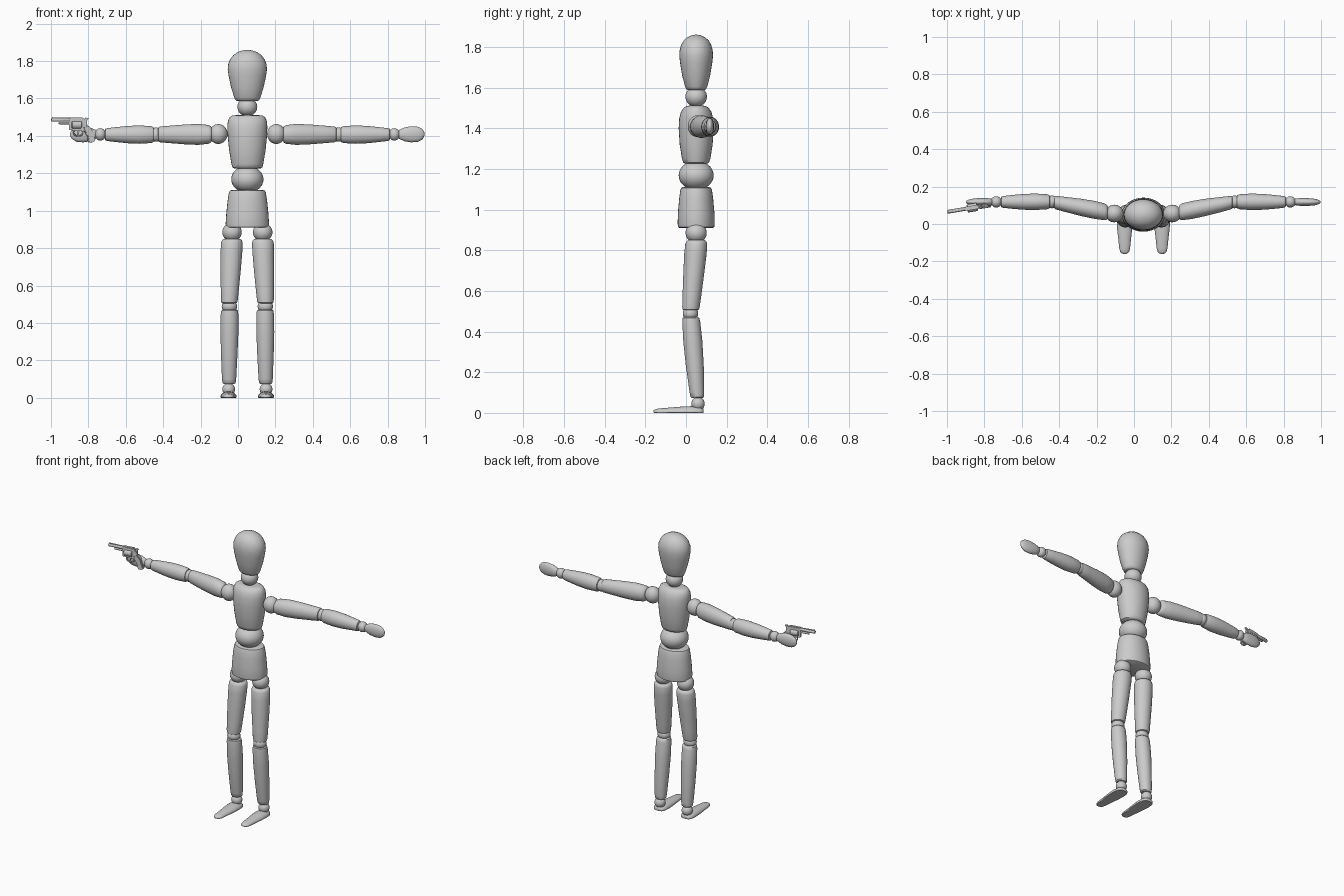
import bpy, bmesh, math
from mathutils import Matrix, Vector

CX, CY = 0.05, 0.05      # body axis
SEG = 32

grey = bpy.data.materials.new("light_grey")
grey.diffuse_color = (0.6, 0.6, 0.6, 1)


def finish(name, bm):
    bmesh.ops.recalc_face_normals(bm, faces=bm.faces[:])
    me = bpy.data.meshes.new(name)
    bm.to_mesh(me)
    bm.free()
    me.materials.append(grey)
    ob = bpy.data.objects.new(name, me)
    bpy.context.collection.objects.link(ob)
    return ob


def ball(name, c, r):
    """Ellipsoid joint with radii r = (x, y, z)."""
    bm = bmesh.new()
    bmesh.ops.create_uvsphere(bm, u_segments=SEG, v_segments=20, radius=1)
    bmesh.ops.transform(bm, matrix=Matrix.Translation(c) @ Matrix.Diagonal((*r, 1)), verts=bm.verts[:])
    return finish(name, bm)


def loft(name, axis, rings, floor=None):
    """Skin ellipses (centre, half size a, half size b) standing across an axis."""
    bm = bmesh.new()
    loops = []
    for c, a, b in rings:
        loop = []
        for i in range(SEG):
            t = 2 * math.pi * i / SEG
            u, v = a * math.cos(t), b * math.sin(t)
            off = {"x": (0, u, v), "y": (u, 0, v), "z": (u, v, 0)}[axis]
            p = Vector(c) + Vector(off)
            if floor is not None:
                p.z = max(p.z, floor)
            loop.append(bm.verts.new(p))
        loops.append(loop)
    for l0, l1 in zip(loops, loops[1:]):
        for i in range(SEG):
            j = (i + 1) % SEG
            bm.faces.new((l0[i], l0[j], l1[j], l1[i]))
    bm.faces.new(loops[0])
    bm.faces.new(loops[-1])
    return finish(name, bm)


def column(name, profile):
    """Trunk part: profile of (z, half width, half depth)."""
    return loft(name, "z", [((CX, CY, z), a, b) for z, a, b in profile])


def limb(name, axis, p0, p1, profile):
    """Limb part: profile of (fraction, a, b) between two points."""
    p0, p1 = Vector(p0), Vector(p1)
    return loft(name, axis, [(p0.lerp(p1, t), a, b) for t, a, b in profile])


# Head, neck and trunk
column("head", [(1.587, .055, .040), (1.592, .064, .048), (1.605, .070, .055), (1.66, .087, .069),
                (1.72, .100, .079), (1.757, .105, .083), (1.785, .102, .081), (1.81, .092, .074),
                (1.832, .075, .061), (1.848, .052, .043), (1.857, .026, .022), (1.86, .004, .004)])
ball("neck", (CX, CY, 1.555), (.053, .053, .05))
column("chest", [(1.226, .070, .055), (1.232, .080, .064), (1.25, .085, .070), (1.32, .097, .081),
                 (1.40, .105, .086), (1.45, .107, .083), (1.48, .104, .075), (1.50, .095, .062),
                 (1.508, .082, .050), (1.511, .06, .036)])
ball("waist", (CX, CY, 1.168), (.086, .086, .072))
column("pelvis", [(.910, .108, .083), (.914, .114, .089), (.93, .116, .091), (.98, .113, .090),
                  (1.05, .106, .084), (1.095, .099, .078), (1.107, .094, .073), (1.11, .085, .066)])

for s, side in ((-1, "right"), (1, "left")):
    X = lambda d: CX + s * d

    # Leg
    ball(side + "_hip", (X(.082), CY, .885), (.052, .052, .05))
    limb(side + "_thigh", "z", (X(.082), .052, .85), (X(.097), .023, .505),
         [(0, .042, .04), (.02, .053, .049), (.06, .058, .054), (.2, .058, .055), (.5, .054, .051),
          (.8, .048, .046), (.95, .045, .043), (.99, .042, .041), (1, .036, .035)])
    ball(side + "_knee", (X(.096), .022, .488), (.041, .038, .036))
    limb(side + "_shin", "z", (X(.095), .024, .472), (X(.098), .056, .073),
         [(0, .036, .034), (.015, .044, .041), (.06, .047, .044), (.3, .048, .047), (.6, .044, .044),
          (.93, .038, .036), (.985, .035, .033), (1, .028, .027)])
    ball(side + "_ankle", (X(.1), .059, .045), (.034, .033, .034))
    foot = [(.087, .020, .012), (.082, .030, .018), (.065, .040, .024), (.03, .043, .027),
            (-.02, .041, .025), (-.08, .034, .020), (-.13, .029, .016), (-.148, .024, .013),
            (-.157, .015, .009), (-.161, .004, .004)]
    loft(side + "_foot", "y", [((X(.1), y, .006), a, b) for y, a, b in foot], floor=0)

    # Arm
    ball(side + "_shoulder", (X(.155), .056, 1.41), (.049, .047, .053))
    limb(side + "_upper_arm", "x", (X(.19), .062, 1.408), (X(.478), .116, 1.408),
         [(0, .032, .035), (.015, .039, .043), (.06, .045, .050), (.25, .048, .056), (.5, .046, .053),
          (.8, .040, .046), (.96, .036, .042), (.99, .033, .038), (1, .026, .03)])
    ball(side + "_elbow", (X(.488), .118, 1.407), (.034, .034, .038))
    limb(side + "_forearm", "x", (X(.498), .119, 1.407), (X(.762), .118, 1.407),
         [(0, .027, .030), (.015, .035, .040), (.06, .040, .045), (.3, .044, .049), (.55, .042, .046),
          (.8, .036, .039), (.96, .031, .034), (.99, .028, .031), (1, .021, .025)])
    ball(side + "_wrist", (X(.786), .118, 1.408), (.03, .03, .033))
    limb(side + "_hand", "x", (X(.806), .118, 1.408), (X(.948), .117, 1.409),
         [(0, .012, .016), (.05, .018, .025), (.25, .021, .037), (.5, .021, .043), (.75, .018, .040),
          (.9, .013, .029), (.97, .008, .017), (1, .002, .004)])

# Revolver, built along x then swung slightly toward the front
SWING = Matrix.Translation((-.8, .098, 0)) @ Matrix.Rotation(math.radians(9.5), 4, "Z") \
    @ Matrix.Translation((.8, 0, 0))


def plate(name, outline, half, bevel=.003):
    """Extruded side outline of (x, z) points."""
    bm = bmesh.new()
    f = bm.faces.new([bm.verts.new((x, -half, z)) for x, z in outline])
    ext = bmesh.ops.extrude_face_region(bm, geom=[f])["geom"]
    bmesh.ops.translate(bm, vec=(0, 2 * half, 0), verts=[v for v in ext if isinstance(v, bmesh.types.BMVert)])
    bmesh.ops.bevel(bm, geom=bm.edges[:], offset=bevel, segments=2, affect="EDGES", clamp_overlap=True)
    finish(name, bm).data.transform(SWING)


def rod(name, x0, x1, z, r):
    loft(name, "x", [((x, 0, z), q, q) for x, q in
                     ((x0, r * .8), (x0 + .003, r), (x1 - .003, r), (x1, r * .8))]).data.transform(SWING)


rod("barrel", -1.0, -.888, 1.486, .010)
rod("ejector_rod", -.96, -.888, 1.468, .006)
rod("cylinder", -.893, -.838, 1.459, .022)
plate("barrel_rib", [(-.998, 1.488), (-.998, 1.500), (-.985, 1.499), (-.90, 1.497), (-.90, 1.488)], .004, .001)
plate("frame", [(-.905, 1.498), (-.83, 1.498), (-.808, 1.476), (-.808, 1.458), (-.79, 1.440),
                (-.83, 1.425), (-.905, 1.432)], .011)
plate("hammer", [(-.828, 1.48), (-.815, 1.498), (-.798, 1.495), (-.806, 1.484), (-.812, 1.465)], .005, .001)
plate("grip", [(-.835, 1.448), (-.803, 1.456), (-.783, 1.436), (-.772, 1.405), (-.762, 1.375),
               (-.785, 1.362), (-.803, 1.368), (-.806, 1.395), (-.82, 1.418)], .014, .005)
plate("trigger", [(-.858, 1.432), (-.848, 1.432), (-.852, 1.412), (-.859, 1.406)], .003, .001)

# Trigger guard ring
bm = bmesh.new()
rings = []
for i in range(24):
    t = 2 * math.pi * i / 24
    rings.append([bm.verts.new((-.855 + (.026 + .004 * math.cos(q)) * math.cos(t), .004 * math.sin(q),
                                1.419 + (.019 + .004 * math.cos(q)) * math.sin(t)))
                  for q in (2 * math.pi * k / 8 for k in range(8))])
for i in range(24):
    a, b = rings[i], rings[(i + 1) % 24]
    for k in range(8):
        bm.faces.new((a[k], a[(k + 1) % 8], b[(k + 1) % 8], b[k]))
finish("trigger_guard", bm).data.transform(SWING)

# Smooth shading with sharp edges kept
for ob in bpy.context.scene.objects:
    ob.select_set(True)
    bpy.context.view_layer.objects.active = ob
bpy.ops.object.shade_smooth_by_angle(angle=math.radians(40))
